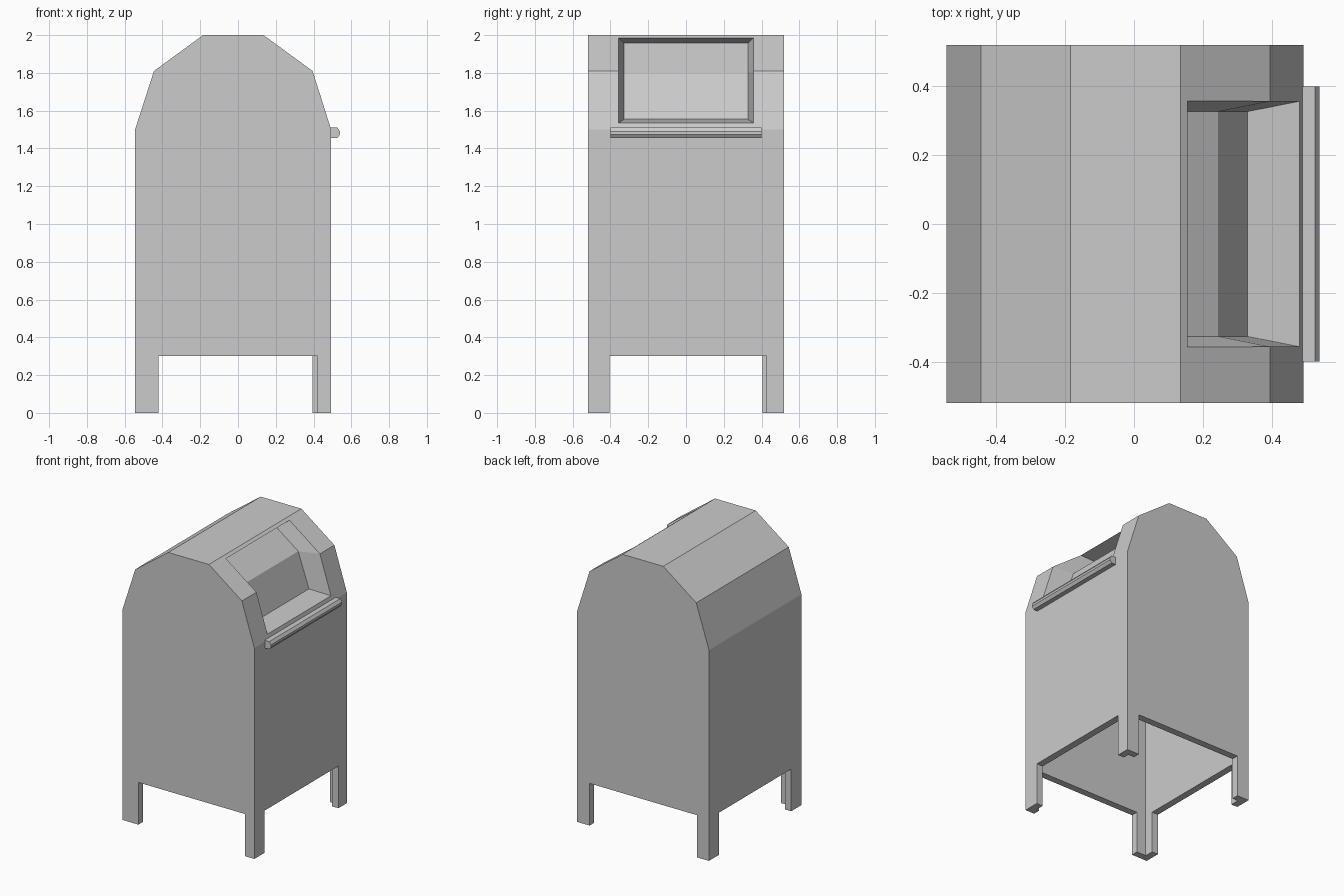
import bpy, bmesh

if "Cube" in bpy.data.objects:
    bpy.data.objects.remove(bpy.data.objects["Cube"])


def prism(name, pts, caps=None):
    """Solid swept along y from profile points (x, z, half width in y)."""
    bm = bmesh.new()
    front = [bm.verts.new((x, -h, z)) for x, z, h in pts]
    back = [bm.verts.new((x, h, z)) for x, z, h in pts]
    n = len(pts)
    for i in range(n):
        j = (i + 1) % n
        bm.faces.new((front[i], front[j], back[j], back[i]))
    for cap in caps or [range(n)]:
        bm.faces.new([front[i] for i in cap])
        bm.faces.new([back[i] for i in reversed(cap)])
    bmesh.ops.recalc_face_normals(bm, faces=bm.faces)
    me = bpy.data.meshes.new(name)
    bm.to_mesh(me)
    bm.free()
    ob = bpy.data.objects.new(name, me)
    bpy.context.collection.objects.link(ob)
    return ob


def box(name, x0, x1, y0, y1, z0, z1):
    ob = prism(name, [(x, z, (y1 - y0) / 2) for x, z in
                      ((x0, z0), (x1, z0), (x1, z1), (x0, z1))])
    for v in ob.data.vertices:
        v.co.y += (y0 + y1) / 2
    return ob


def cut(target, cutter):
    cutter.hide_render = True
    mod = target.modifiers.new("cut", 'BOOLEAN')
    mod.operation = 'DIFFERENCE'
    mod.solver = 'EXACT'
    mod.object = cutter
    bpy.context.view_layer.objects.active = target
    bpy.ops.object.modifier_apply(modifier=mod.name)
    bpy.data.objects.remove(cutter)


# Main body with faceted roof
outline = [(-0.545, 0), (-0.545, 1.5), (-0.445, 1.81), (-0.185, 2.0),
           (0.135, 2.0), (0.395, 1.81), (0.493, 1.5), (0.493, 0)]
body = prism("body", [(x, z, 0.52) for x, z in outline])

# Hollow interior, open at the bottom and stepping around the hatch recess
hollow = [(-0.495, -0.1), (-0.495, 1.49), (-0.405, 1.775), (-0.17, 1.95),
          (-0.03, 1.95), (0.2, 1.76), (0.28, 1.5), (0.443, 1.48), (0.443, -0.1)]
cut(body, prism("hollow_cutter", [(x, z, 0.47) for x, z in hollow]))

# Hatch recess on the right slope, tapering inwards
outer = [(0.155, 1.985), (0.395, 1.81), (0.482, 1.535)]
inner = [(0.03, 1.957), (0.245, 1.80), (0.33, 1.555)]
mouth = [(p[0] + 0.2 * (p[0] - q[0]), p[1] + 0.2 * (p[1] - q[1]), 0.363)
         for p, q in zip(outer, inner)]
floor = [(x, z, 0.327) for x, z in reversed(inner)]
cut(body, prism("hatch_cutter", mouth + floor, [(0, 1, 4, 5), (1, 2, 3, 4)]))

# Openings between the four L-shaped legs
for x0, x1, y0, y1 in [(-0.42, 0.42, -0.6, -0.44), (-0.45, 0.395, 0.44, 0.6),
                       (0.41, 0.6, -0.405, 0.425), (-0.6, -0.47, -0.405, 0.405)]:
    cut(body, box("leg_opening_cutter", x0, x1, y0, y1, -0.2, 0.30))

# Pull bar below the hatch
bar = [(0.485, 1.455), (0.526, 1.455), (0.54, 1.475),
       (0.54, 1.49), (0.526, 1.51), (0.485, 1.51)]
prism("pull_bar", [(x, z, 0.40) for x, z in bar])
